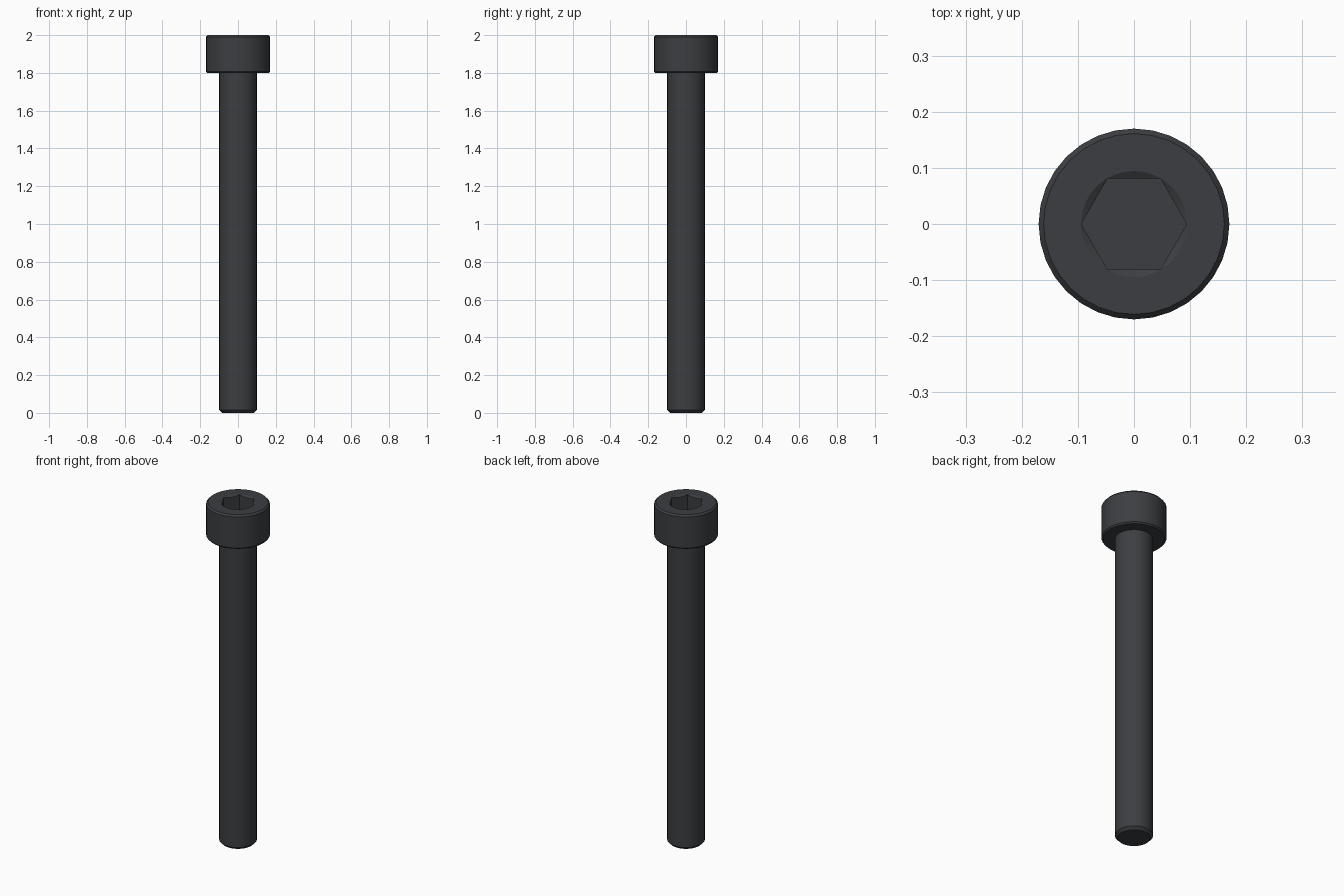
import bpy, bmesh
from math import cos, sin, pi

if "Cube" in bpy.data.objects:
    bpy.data.objects.remove(bpy.data.objects["Cube"])


def lathe(name, profile, sides):
    """Closed solid of revolution from (radius, z) rings, bottom to top."""
    bm = bmesh.new()
    rings = [[bm.verts.new((r * cos(2 * pi * i / sides), r * sin(2 * pi * i / sides), z))
              for i in range(sides)] for r, z in profile]
    for a, b in zip(rings, rings[1:]):
        for i in range(sides):
            j = (i + 1) % sides
            bm.faces.new((a[i], a[j], b[j], b[i]))
    bm.faces.new(rings[0][::-1])
    bm.faces.new(rings[-1])
    mesh = bpy.data.meshes.new(name)
    bm.to_mesh(mesh)
    bm.free()
    obj = bpy.data.objects.new(name, mesh)
    bpy.context.collection.objects.link(obj)
    return obj


# Screw body: chamfered tip, shank, cylindrical head with chamfered rims
screw = lathe("socket_head_screw", [
    (0.085, 0.0), (0.1, 0.015), (0.1, 1.8),
    (0.163, 1.8), (0.17, 1.808), (0.17, 1.99), (0.161, 2.0)], 32)

# Hex socket and its conical lead-in
hex_cutter = lathe("hex_socket_cutter", [(0.094, 1.9), (0.094, 2.1)], 6)
cone_cutter = lathe("lead_in_cutter", [(0.0705, 1.986), (0.0945, 2.0), (0.0945, 2.1)], 32)

bpy.context.view_layer.objects.active = screw
screw.select_set(True)
for cutter in (hex_cutter, cone_cutter):
    cutter.hide_render = True
    mod = screw.modifiers.new(cutter.name, 'BOOLEAN')
    mod.operation = 'DIFFERENCE'
    mod.solver = 'EXACT'
    mod.object = cutter
    bpy.ops.object.modifier_apply(modifier=mod.name)
    bpy.data.objects.remove(cutter)

# Dark steel finish
steel = bpy.data.materials.new("dark_steel")
steel.diffuse_color = (0.045, 0.048, 0.053, 1)
steel.use_nodes = True
steel.node_tree.nodes["Principled BSDF"].inputs["Base Color"].default_value = steel.diffuse_color
screw.data.materials.clear()
screw.data.materials.append(steel)
bpy.ops.object.shade_smooth_by_angle(angle=pi / 6)
